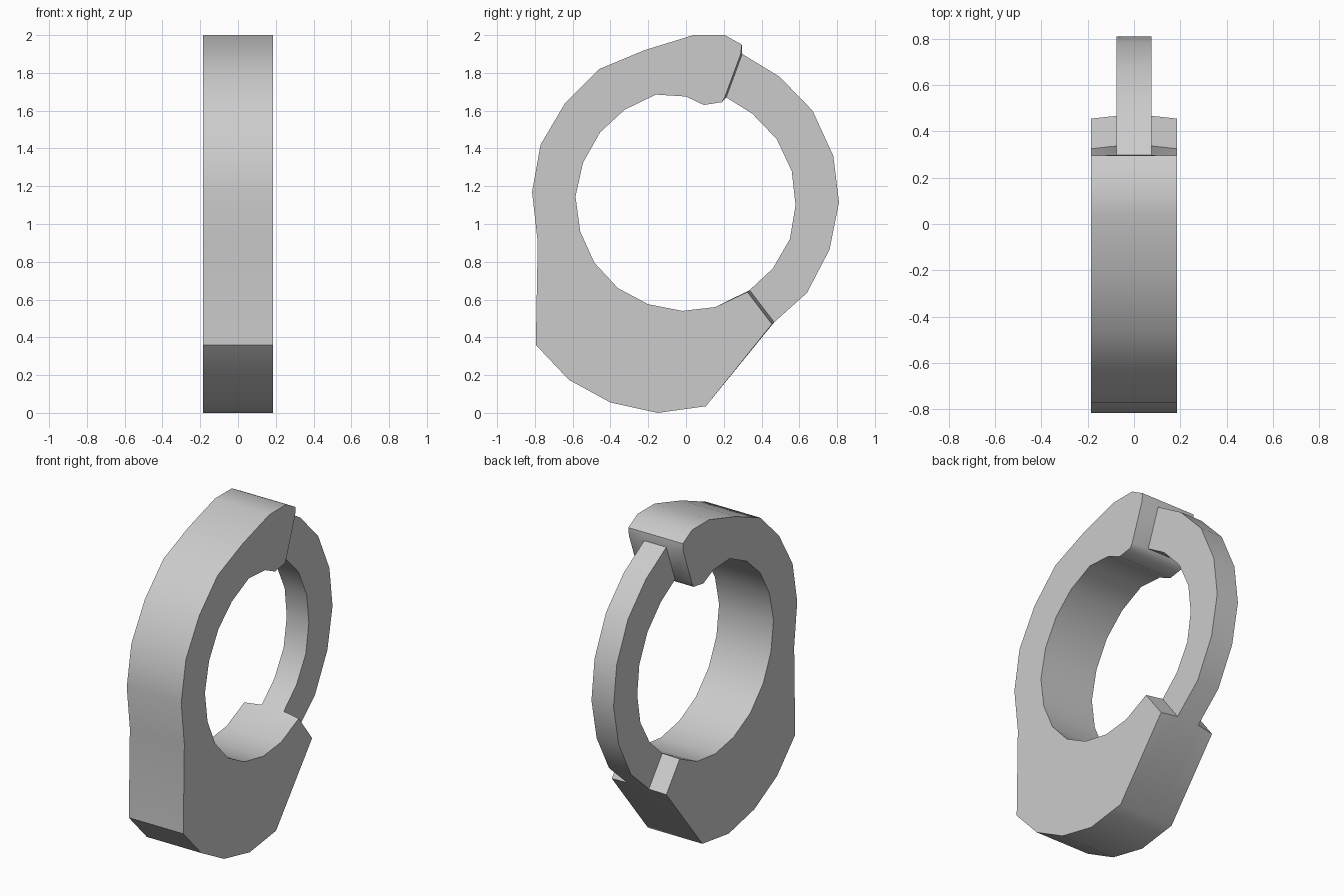
import bpy, bmesh, math

if "Cube" in bpy.data.objects:
    bpy.data.objects.remove(bpy.data.objects["Cube"])

HALF_THICK, HALF_THIN = 0.185, 0.075

# Wide C-shaped body (y, z); the first two and last four points are the stepped ends
lower_end = [(0.325, 0.64), (0.455, 0.47)]
body_outer = [(0.105, 0.035), (-0.15, 0.0), (-0.40, 0.055), (-0.62, 0.175), (-0.795, 0.36),
              (-0.785, 0.905), (-0.815, 1.17), (-0.77, 1.42), (-0.64, 1.64), (-0.46, 1.82),
              (-0.22, 1.92), (0.04, 2.0), (0.205, 2.0)]
upper_end = [(0.295, 1.95), (0.29, 1.90), (0.205, 1.67), (0.19, 1.645)]
body_inner = [(0.095, 1.63), (0.0, 1.675), (-0.16, 1.685), (-0.325, 1.605), (-0.455, 1.485),
              (-0.545, 1.325), (-0.585, 1.145), (-0.56, 0.96), (-0.485, 0.795),
              (-0.36, 0.66), (-0.20, 0.575), (-0.02, 0.54), (0.155, 0.56)]
# Narrow arc joining the two ends
arc_outer = [(0.64, 0.635), (0.76, 0.865), (0.81, 1.115), (0.78, 1.36), (0.67, 1.60), (0.495, 1.78)]
arc_inner = [(0.35, 1.585), (0.48, 1.45), (0.56, 1.28), (0.58, 1.10), (0.55, 0.92), (0.46, 0.765)]

bm = bmesh.new()


def layer(points, x):
    return [bm.verts.new((x, y, z)) for y, z in points]


def bridge(a, b, skip=()):
    n = len(a)
    for i in range(n):
        if i not in skip:
            j = (i + 1) % n
            bm.faces.new((a[i], a[j], b[j], b[i]))


outline = lower_end + body_outer + upper_end + body_inner
# The step walls lean slightly towards the narrow arc
lean = [(y + 0.012, z + 0.01) for y, z in lower_end]
inside = lean + body_outer + [upper_end[0]] + [(y + 0.008, z) for y, z in upper_end[1:3]] + outline[18:]
top = len(lower_end) + len(body_outer) + 1

# Body sides and rim
layers = [layer(p, x) for p, x in ((outline, -HALF_THICK), (inside, -HALF_THIN),
                                   (inside, HALF_THIN), (outline, HALF_THICK))]
bridge(layers[0], layers[1])
bridge(layers[1], layers[2], skip=(0, top))
bridge(layers[2], layers[3])
bm.faces.new(layers[0])
bm.faces.new(layers[3])

# Narrow arc shares the step vertices of the body
loops = []
for base, x in ((layers[1], -HALF_THIN), (layers[2], HALF_THIN)):
    loop = ([base[1]] + layer(arc_outer, x) + [base[top], base[top + 1]]
            + layer(arc_inner, x) + [base[0]])
    bm.faces.new(loop)
    loops.append(loop)
bridge(loops[0], loops[1], skip=(len(arc_outer) + 1, len(loops[0]) - 1))

bmesh.ops.recalc_face_normals(bm, faces=bm.faces)
mesh = bpy.data.meshes.new("ring")
bm.to_mesh(mesh)
bm.free()
ring = bpy.data.objects.new("ring", mesh)
bpy.context.collection.objects.link(ring)
bpy.context.view_layer.objects.active = ring
ring.select_set(True)
bpy.ops.object.shade_smooth_by_angle(angle=math.radians(44))
